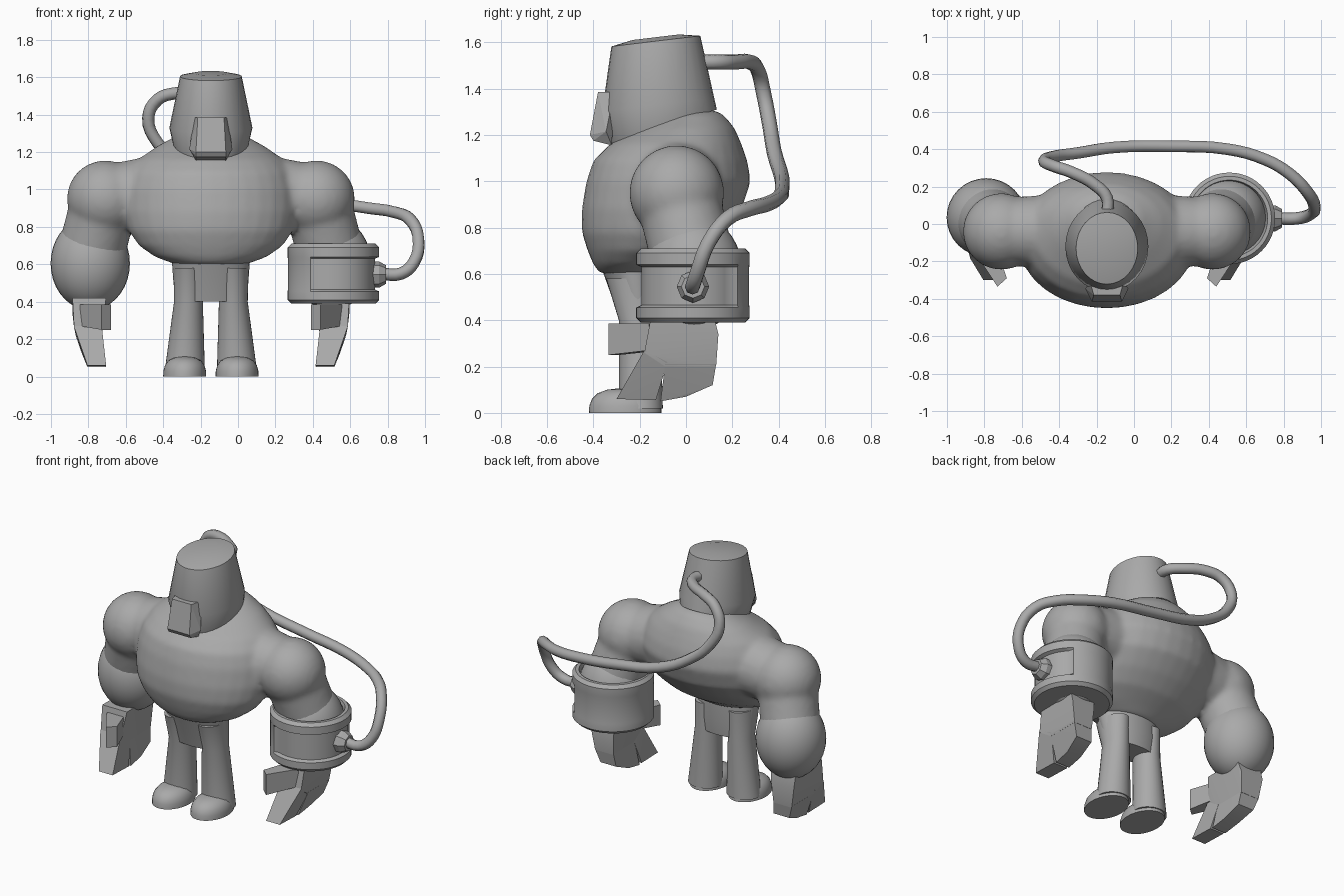
import bpy, bmesh, math
from mathutils import Matrix, Vector

if "Cube" in bpy.data.objects:
    bpy.data.objects.remove(bpy.data.objects["Cube"])

MID = -0.145  # x of the body's centre plane

grey = bpy.data.materials.new("plain_grey")
grey.use_nodes = True
grey.diffuse_color = (0.4, 0.4, 0.4, 1)
grey.node_tree.nodes["Principled BSDF"].inputs["Base Color"].default_value = (0.4, 0.4, 0.4, 1)


def finish(bm, name, angle=35):
    bmesh.ops.recalc_face_normals(bm, faces=bm.faces)
    mesh = bpy.data.meshes.new(name)
    bm.to_mesh(mesh)
    bm.free()
    return place(mesh, name, angle)


def place(mesh, name, angle):
    obj = bpy.data.objects.new(name, mesh)
    bpy.context.collection.objects.link(obj)
    mesh.materials.clear()
    mesh.materials.append(grey)
    bpy.ops.object.select_all(action='DESELECT')
    obj.select_set(True)
    bpy.context.view_layer.objects.active = obj
    bpy.ops.object.shade_smooth_by_angle(angle=math.radians(angle))
    return obj


def skin(bm, rings):
    """Join equal rings of points with quads and cap both ends."""
    loops = [[bm.verts.new(p) for p in ring] for ring in rings]
    n = len(loops[0])
    for a, b in zip(loops, loops[1:]):
        for i in range(n):
            j = (i + 1) % n
            bm.faces.new((a[i], a[j], b[j], b[i]))
    bm.faces.new(loops[0])
    bm.faces.new(loops[-1])


def oval(z, cx, cy, rx, ry, slope=0, n=32):
    pts = []
    for i in range(n):
        a = 2 * math.pi * i / n
        y = ry * math.sin(a)
        pts.append((cx + rx * math.cos(a), cy + y, z + slope * y))
    return pts


def ball(bm, centre, radii):
    m = Matrix.Translation(centre) @ Matrix.Diagonal((*radii, 1))
    bmesh.ops.create_uvsphere(bm, u_segments=32, v_segments=18, radius=1, matrix=m)


def cone(bm, a, b, r1, r2, n=24):
    a, b = Vector(a), Vector(b)
    m = Matrix.Translation((a + b) / 2) @ (b - a).to_track_quat('Z', 'Y').to_matrix().to_4x4()
    bmesh.ops.create_cone(bm, cap_ends=True, segments=n, radius1=r1, radius2=r2,
                          depth=(b - a).length, matrix=m)


def hull(bm, points):
    verts = [bm.verts.new(p) for p in points]
    bmesh.ops.convex_hull(bm, input=verts)


# torso with shoulders and upper arms, fused into one skin
bm = bmesh.new()
sections = [  # height, half width, front y, back y
    (0.60, 0.19, -0.37, -0.10), (0.64, 0.30, -0.40, -0.04), (0.70, 0.385, -0.425, 0.06),
    (0.78, 0.44, -0.45, 0.15), (0.88, 0.47, -0.45, 0.24), (1.00, 0.47, -0.43, 0.28),
    (1.09, 0.44, -0.40, 0.265), (1.16, 0.39, -0.33, 0.24), (1.23, 0.29, -0.21, 0.21),
    (1.29, 0.18, -0.10, 0.16), (1.31, 0.10, -0.04, 0.11)]
skin(bm, [oval(z, MID, (f + b) / 2, w, (b - f) / 2) for z, w, f, b in sections])
for s in (-1, 1):
    shoulder = (MID + s * 0.565, -0.04, 0.95)
    ball(bm, shoulder, (0.205, 0.205, 0.205))
    cone(bm, (MID + s * 0.25, -0.04, 0.99), shoulder, 0.20, 0.18)
    cone(bm, shoulder, (MID + s * 0.64, 0.03, 0.66), 0.18, 0.18)
torso = finish(bm, "torso_and_shoulders")
fuse = torso.modifiers.new("fuse", 'REMESH')
fuse.mode = 'VOXEL'
fuse.voxel_size = 0.018
fuse.use_smooth_shade = True
relax = torso.modifiers.new("relax", 'SMOOTH')
relax.factor = 0.5
relax.iterations = 6

# helmet with sloping rim and top
bm = bmesh.new()
skin(bm, [oval(1.235, MID, -0.095, 0.20, 0.228, 0.33),
          oval(1.33, MID, -0.12, 0.222, 0.242, 0.12),
          oval(1.605, MID, -0.13, 0.165, 0.192, 0.12),
          oval(1.622, MID, -0.13, 0.09, 0.10, 0.12)])
finish(bm, "helmet", 30)

# breathing mask
bm = bmesh.new()
hull(bm, [(MID + s * w, y, z) for s in (-1, 1) for w, y, z in (
    (0.07, -0.38, 1.385), (0.08, -0.415, 1.20), (0.09, -0.31, 1.385),
    (0.115, -0.345, 1.215), (0.08, -0.32, 1.155), (0.08, -0.40, 1.175))])
finish(bm, "breathing_mask", 10)

# pelvis
bm = bmesh.new()
skin(bm, [oval(0.40, MID, -0.20, 0.185, 0.09), oval(0.50, MID, -0.21, 0.20, 0.11),
          oval(0.64, MID, -0.235, 0.21, 0.135)])
finish(bm, "pelvis")

for side, s in (("right", -1), ("left", 1)):
    def X(d):
        return MID + s * d

    # leg and foot
    bm = bmesh.new()
    skin(bm, [oval(0.02, X(0.14), -0.195, 0.108, 0.095), oval(0.40, X(0.12), -0.20, 0.077, 0.09),
              oval(0.58, X(0.12), -0.225, 0.08, 0.12)])
    finish(bm, side + "_leg")
    bm = bmesh.new()
    skin(bm, [oval(z, X(0.14), -0.262, 0.115 * k, 0.157 * k) for z, k in
              ((0, 1), (0.03, 0.99), (0.06, 0.92), (0.085, 0.76), (0.10, 0.5), (0.106, 0.2))])
    finish(bm, side + "_foot", 50)

    # forearm
    bm = bmesh.new()
    ball(bm, (X(0.645), 0.035, 0.605), (0.212, 0.21, 0.25))
    finish(bm, side + "_forearm")

    # hand: flat slabs that curl inward towards the tips
    def slab(bm, outline):
        pts = []
        for y, z in outline:
            t = min(max((0.40 - z) / 0.34, 0), 1)
            centre = 0.65 + 0.06 * t - 0.10 * t * t
            half = 0.09 - 0.04 * t
            pts += [(X(centre - half), y, z), (X(centre + half), y, z)]
        hull(bm, pts)

    bm = bmesh.new()
    slab(bm, [(-0.15, 0.42), (0.12, 0.42), (0.14, 0.34), (0.13, 0.20), (-0.09, 0.20), (-0.18, 0.26)])
    finish(bm, side + "_palm", 30)
    bm = bmesh.new()
    slab(bm, [(0.13, 0.21), (0.115, 0.12), (0.0, 0.07), (-0.11, 0.05), (-0.09, 0.21)])
    finish(bm, side + "_back_finger", 30)
    bm = bmesh.new()
    slab(bm, [(-0.08, 0.22), (-0.13, 0.055), (-0.30, 0.06), (-0.18, 0.27)])
    finish(bm, side + "_front_finger", 30)
    bm = bmesh.new()
    hull(bm, [(X(d), y, z) for d, y, low in (
        (0.585, -0.335, 0.25), (0.535, -0.29, 0.25), (0.70, -0.16, 0.27), (0.60, -0.10, 0.27))
        for z in (low, 0.385)])
    finish(bm, side + "_thumb", 10)

# cuff on the left forearm, with a recessed band round its outer side
CUFF = Vector((0.51, 0.03, 0))
bm = bmesh.new()
rings = []
for z, r, recess in ((0.66, 0.19, 0), (0.71, 0.205, 0), (0.71, 0.225, 0), (0.69, 0.245, 0),
                     (0.64, 0.245, 0), (0.63, 0.243, 0.02), (0.465, 0.243, 0.02),
                     (0.455, 0.245, 0), (0.41, 0.245, 0), (0.39, 0.225, 0), (0.39, 0.10, 0)):
    ring = []
    for i in range(48):
        a = 2 * math.pi * i / 48 - math.pi
        depth = recess if -120 < math.degrees(a) < 50 else 0
        ring.append(CUFF + Vector(((r - depth) * math.cos(a), (r - depth) * math.sin(a), z)))
    rings.append(ring)
skin(bm, rings)
finish(bm, "left_cuff", 35)

# hose socket on the cuff
bm = bmesh.new()
cone(bm, (0.70, 0.03, 0.545), (0.755, 0.03, 0.545), 0.07, 0.07, 8)
cone(bm, (0.755, 0.03, 0.545), (0.79, 0.03, 0.545), 0.07, 0.05, 8)
finish(bm, "hose_socket", 20)

# hose from the cuff, behind the back, to the helmet
path = [(0.76, 0.03, 0.55), (0.87, 0.03, 0.55), (0.94, 0.05, 0.61), (0.965, 0.095, 0.73),
        (0.92, 0.18, 0.84), (0.83, 0.27, 0.88), (0.70, 0.345, 0.90), (0.50, 0.40, 0.93),
        (0.20, 0.415, 0.97), (-0.10, 0.41, 1.03), (-0.30, 0.38, 1.13), (-0.43, 0.36, 1.25),
        (-0.48, 0.335, 1.38), (-0.43, 0.31, 1.48), (-0.33, 0.275, 1.515), (-0.21, 0.21, 1.515),
        (MID, 0.14, 1.515), (MID, 0.04, 1.515)]
curve = bpy.data.curves.new("hose_path", 'CURVE')
curve.dimensions = '3D'
curve.bevel_depth = 0.033
curve.bevel_resolution = 2
curve.resolution_u = 4
spline = curve.splines.new('BEZIER')
spline.bezier_points.add(len(path) - 1)
for point, co in zip(spline.bezier_points, path):
    point.co = co
    point.handle_left_type = point.handle_right_type = 'AUTO'
guide = bpy.data.objects.new("hose_path", curve)
bpy.context.collection.objects.link(guide)
bpy.context.view_layer.update()
hose_mesh = bpy.data.meshes.new_from_object(guide.evaluated_get(bpy.context.evaluated_depsgraph_get()))
bpy.data.objects.remove(guide)
place(hose_mesh, "hose", 60)
